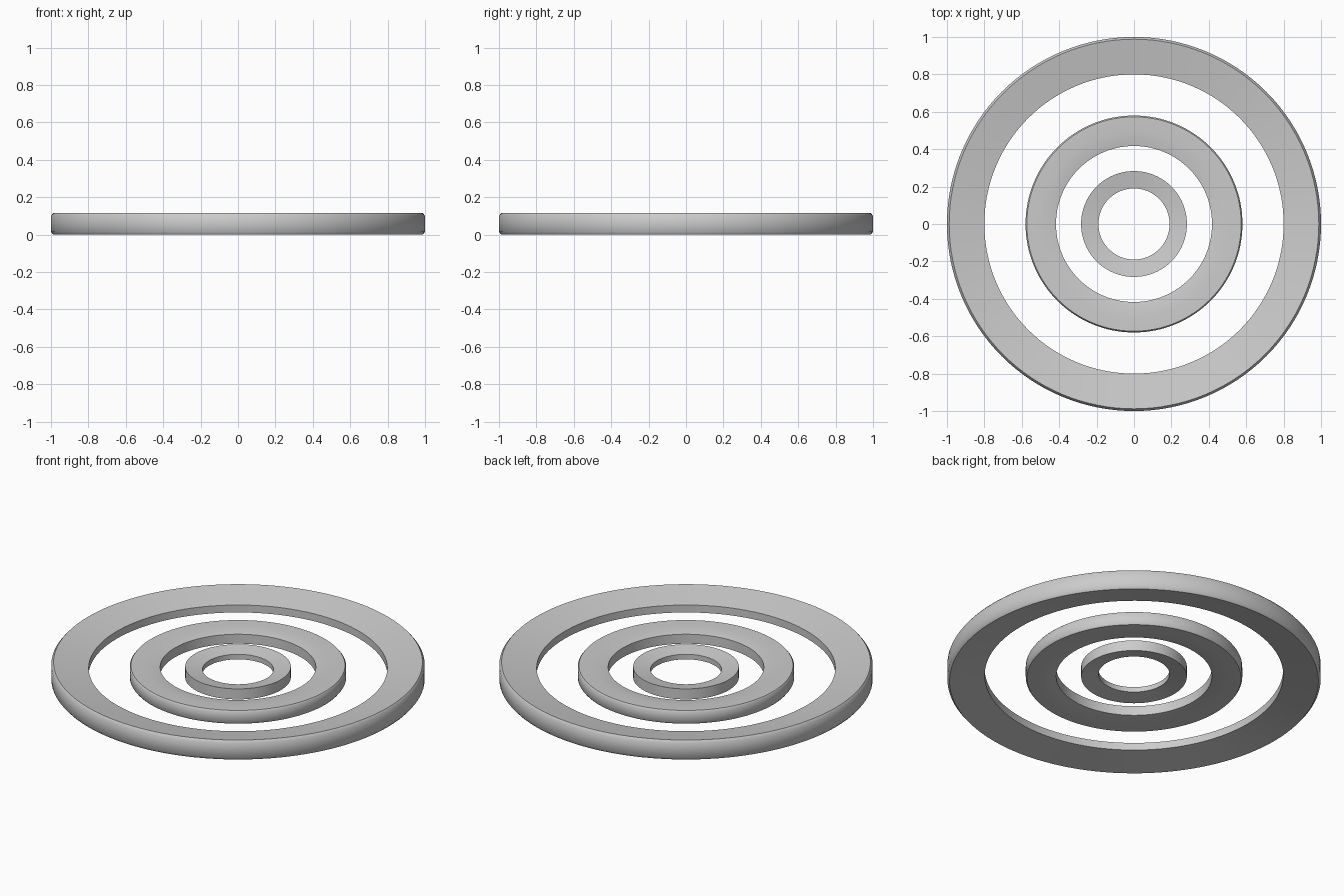
import bpy
import bmesh
import math

cube = bpy.data.objects.get("Cube")
if cube:
    bpy.data.objects.remove(cube, do_unlink=True)

SEGMENTS = 128
MID_Z = 0.0575

grey = bpy.data.materials.new("light_grey")
grey.use_nodes = True
colour = (0.6, 0.6, 0.6, 1)
grey.diffuse_color = colour
grey.node_tree.nodes["Principled BSDF"].inputs["Base Color"].default_value = colour


def make_ring(name, upper_profile):
    """Revolve a (radius, height above mid plane) profile, mirrored below."""
    profile = upper_profile + [(r, -h) for r, h in reversed(upper_profile)]
    bm = bmesh.new()
    loops = []
    for i in range(SEGMENTS):
        a = math.tau * i / SEGMENTS
        loops.append([bm.verts.new((r * math.cos(a), r * math.sin(a), MID_Z + h))
                      for r, h in profile])
    n = len(profile)
    for i in range(SEGMENTS):
        here, there = loops[i], loops[(i + 1) % SEGMENTS]
        for j in range(n):
            k = (j + 1) % n
            bm.faces.new((here[j], there[j], there[k], here[k]))
    bmesh.ops.recalc_face_normals(bm, faces=bm.faces)
    mesh = bpy.data.meshes.new(name)
    bm.to_mesh(mesh)
    bm.free()
    mesh.materials.append(grey)
    obj = bpy.data.objects.new(name, mesh)
    bpy.context.collection.objects.link(obj)
    bpy.ops.object.select_all(action="DESELECT")
    obj.select_set(True)
    bpy.context.view_layer.objects.active = obj
    bpy.ops.object.shade_smooth_by_angle(angle=math.radians(45))
    return obj


# Wide outer ring, thinning toward its hole, with a softened rim
make_ring("outer_ring", [(0.8, 0.022), (0.988, 0.0575), (1.0, 0.043)])

# Middle ring with a gently domed top and bottom
make_ring("middle_ring", [(0.417, 0.028), (0.45, 0.034), (0.50, 0.038),
                          (0.573, 0.039), (0.58, 0.03)])

# Small inner ring, plain wedge section
make_ring("inner_ring", [(0.19, 0.015), (0.283, 0.031)])
